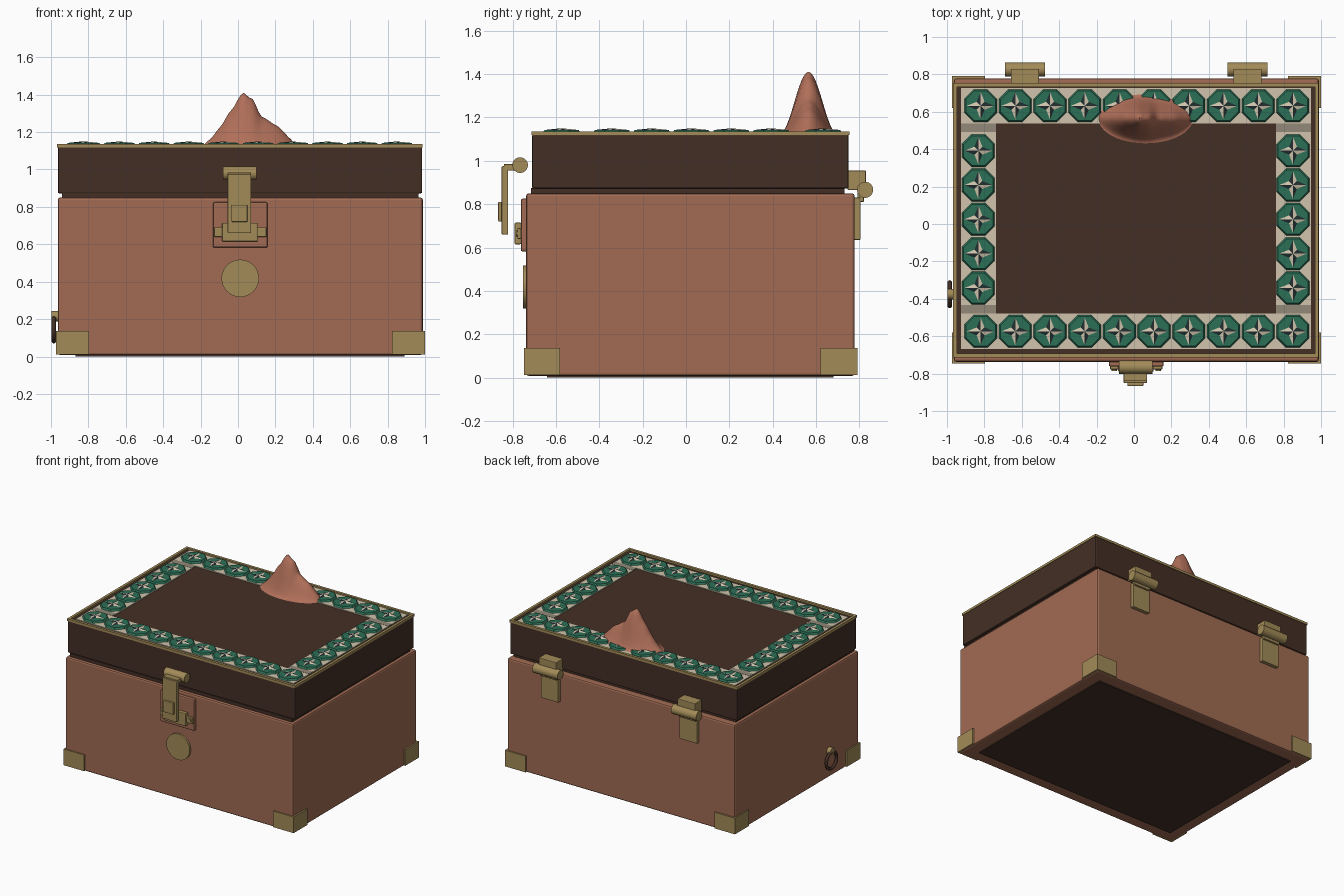
import bpy, bmesh, math
from mathutils import Matrix, Vector

if "Cube" in bpy.data.objects:
    bpy.data.objects.remove(bpy.data.objects["Cube"])


def mat(name, r, g, b):
    lin = [((c / 255 + 0.055) / 1.055) ** 2.4 for c in (r, g, b)]
    m = bpy.data.materials.new(name)
    m.diffuse_color = (*lin, 1)
    m.use_nodes = True
    m.node_tree.nodes["Principled BSDF"].inputs["Base Color"].default_value = m.diffuse_color
    return m


CLAY = mat("clay leather", 161, 107, 83)
MOUND = mat("terracotta", 176, 111, 89)
WOOD = mat("dark wood", 68, 47, 37)
BRASS = mat("brass", 162, 139, 88)
GREEN = mat("tile green", 44, 112, 87)
CREAM = mat("tile cream", 208, 196, 172)
TAUPE = mat("taupe", 146, 136, 119)
INK = mat("dark teal", 32, 44, 46)


def finish(name, bm, *mats):
    me = bpy.data.meshes.new(name)
    bmesh.ops.recalc_face_normals(bm, faces=bm.faces)
    bm.to_mesh(me)
    bm.free()
    ob = bpy.data.objects.new(name, me)
    bpy.context.collection.objects.link(ob)
    for m in mats:
        me.materials.append(m)
    return ob


def add_box(bm, x0, x1, y0, y1, z0, z1):
    m = Matrix.Translation(((x0 + x1) / 2, (y0 + y1) / 2, (z0 + z1) / 2))
    bmesh.ops.create_cube(bm, size=1, matrix=m @ Matrix.Diagonal((x1 - x0, y1 - y0, z1 - z0, 1)))


def boxes(name, m, dims, bevel=0):
    bm = bmesh.new()
    for d in dims:
        add_box(bm, *d)
    ob = finish(name, bm, m)
    if bevel:
        mod = ob.modifiers.new("soft edges", "BEVEL")
        mod.width, mod.segments = bevel, 2
    return ob


def smooth(ob, angle=40):
    bpy.ops.object.select_all(action="DESELECT")
    ob.select_set(True)
    bpy.context.view_layer.objects.active = ob
    bpy.ops.object.shade_smooth_by_angle(angle=math.radians(angle))


def rod(name, m, centre, radius, length, axis, sides=32):
    rot = Matrix.Rotation(math.pi / 2, 4, {"X": "Y", "Y": "X"}[axis])
    bm = bmesh.new()
    bmesh.ops.create_cone(bm, cap_ends=True, segments=sides, radius1=radius, radius2=radius,
                          depth=length, matrix=Matrix.Translation(centre) @ rot)
    ob = finish(name, bm, m)
    smooth(ob)
    return ob


def frame(x0, x1, y0, y1, wx, wy, z0, z1):
    return [(x0, x1, y0, y0 + wy, z0, z1), (x0, x1, y1 - wy, y1, z0, z1),
            (x0, x0 + wx, y0 + wy, y1 - wy, z0, z1), (x1 - wx, x1, y0 + wy, y1 - wy, z0, z1)]


# Chest body, base panel and lid
boxes("chest_body", CLAY, [(-0.963, 0.988, -0.737, 0.778, 0.008, 0.85)], 0.012)
boxes("base_panel", WOOD, [(-0.87, 0.89, -0.64, 0.68, 0, 0.012)])
boxes("lid_seal", WOOD, [(-0.94, 0.965, -0.715, 0.73, 0.845, 0.875)])
boxes("lid", WOOD, [(-0.963, 0.985, -0.71, 0.75, 0.872, 1.122)], 0.008)
boxes("lid_rim", BRASS, frame(-0.967, 0.987, -0.713, 0.753, 0.02, 0.02, 1.118, 1.136))
boxes("tile_bed", CREAM, frame(-0.925, 0.945, -0.668, 0.727, 0.186, 0.19, 1.118, 1.128))
boxes("tile_spacer", TAUPE, [(x, x + 0.186, y, y + 0.045, 1.12, 1.1295)
                             for x in (-0.925, 0.759) for y in (-0.478, 0.491)])

# Octagonal tiles with four-pointed stars
spots = [(-0.82 + 0.1855 * i, y) for i in range(10) for y in (0.632, -0.574)]
spots += [(x, 0.392 - 0.1835 * i) for i in range(5) for x in (-0.832, 0.85)]
tiles, stars = bmesh.new(), bmesh.new()
for x, y in spots:
    bmesh.ops.create_cone(tiles, cap_ends=True, segments=8, radius1=0.098, radius2=0.086, depth=0.018,
                          matrix=Matrix.Translation((x, y, 1.132)) @ Matrix.Rotation(math.pi / 8, 4, "Z"))
    top = stars.verts.new((x, y, 1.15))
    ring = []
    for k in range(8):
        r = 0.03 if k % 2 else 0.074
        a = k * math.pi / 4
        ring.append(stars.verts.new((x + r * math.cos(a), y + r * math.sin(a), 1.1425)))
    for k in range(8):
        f = stars.faces.new((top, ring[k], ring[(k + 1) % 8]))
        f.material_index = k % 2
finish("tile_octagons", tiles, GREEN)
finish("tile_stars", stars, INK, CREAM)

# Clay mound on the lid: ridge profile across x, bell section across y
RIDGE = [(-0.19, 0), (-0.13, 0.055), (-0.08, 0.125), (-0.03, 0.2), (0, 0.25), (0.035, 0.287), (0.08, 0.245),
         (0.12, 0.165), (0.16, 0.135), (0.2, 0.115), (0.25, 0.07), (0.315, 0)]


def ridge(x):
    for (a, h), (b, g) in zip(RIDGE, RIDGE[1:]):
        if x <= b:
            return h + (g - h) * max(0, (x - a) / (b - a))
    return 0


bm = bmesh.new()
rows = []
NX, NY = 48, 24
for i in range(NX + 1):
    u = -math.cos(math.pi * i / NX)
    x = 0.0625 + 0.2525 * u
    half = 0.133 * math.sqrt(max(0, 1 - u * u)) + 0.0005
    row = []
    for j in range(NY + 1):
        v = 2 * j / NY - 1
        h = ridge(x) * math.cos(math.pi / 2 * v) ** 2
        h *= 1 + 0.025 * math.sin(x * 90) * (1 - abs(v))
        row.append(bm.verts.new((x, 0.565 + half * v, 1.126 + h)))
    rows.append(row)
for a, b in zip(rows, rows[1:]):
    for j in range(NY):
        bm.faces.new((a[j], b[j], b[j + 1], a[j + 1]))
bm.normal_update()
smooth(finish("clay_mound", bm, MOUND), 60)

# Brass corner guards
guards = []
for x0, x1, xin in ((-0.973, -0.797, -0.955), (0.823, 1.0, 0.98)):
    for y0, y1, yin in ((-0.747, -0.58, -0.73), (0.62, 0.79, 0.77)):
        guards.append((x0, x1, min(yin, y0 if y0 < 0 else y1), max(yin, y0 if y0 < 0 else y1), 0.012, 0.137))
        guards.append((min(xin, x0 if x0 < 0 else x1), max(xin, x0 if x0 < 0 else x1), y0, y1, 0.012, 0.137))
boxes("corner_guards", BRASS, guards)

# Front latch
boxes("latch_backplate", CLAY, [(-0.134, 0.158, -0.762, -0.73, 0.582, 0.825)], 0.008)
boxes("latch_base", BRASS, [(-0.128, 0.152, -0.778, -0.76, 0.64, 0.69),
                            (-0.085, 0.105, -0.79, -0.76, 0.615, 0.715)], 0.005)
boxes("latch_hasp", BRASS, [(-0.055, 0.07, -0.85, -0.82, 0.66, 0.975),
                            (-0.055, 0.07, -0.84, -0.765, 0.955, 0.985),
                            (-0.035, 0.05, -0.866, -0.848, 0.72, 0.81)], 0.004)
rod("latch_pin", BRASS, (0.01, -0.765, 0.98), 0.036, 0.18, "X")
for x in (-0.105, 0.13):
    rod("latch_screw", BRASS, (x, -0.779, 0.665), 0.014, 0.012, "Y", 16)
rod("front_medallion", BRASS, (0.012, -0.742, 0.418), 0.1, 0.02, "Y", 48)

# Rear hinges
for c in (-0.583, 0.607):
    boxes("hinge_leaves", BRASS, [(c - 0.075, c + 0.075, 0.745, 0.83, 0.865, 0.955),
                                  (c - 0.075, c + 0.075, 0.77, 0.805, 0.635, 0.83),
                                  (c - 0.07, c + 0.07, 0.79, 0.82, 0.81, 0.87)], 0.004)
    rod("hinge_barrel", BRASS, (c, 0.826, 0.866), 0.037, 0.215, "X")

# Pull ring on the left side
bm = bmesh.new()
loops = []
for i in range(32):
    a = math.tau * i / 32
    out = Vector((0, math.cos(a), math.sin(a)))
    loops.append([bm.verts.new(Vector((-0.985, -0.375, 0.145)) + out * (0.063 + 0.012 * math.cos(t))
                               + Vector((0.012 * math.sin(t), 0, 0)))
                  for t in (math.tau * k / 10 for k in range(10))])
for i in range(32):
    a, b = loops[i], loops[(i + 1) % 32]
    for k in range(10):
        bm.faces.new((a[k], b[k], b[(k + 1) % 10], a[(k + 1) % 10]))
smooth(finish("pull_ring", bm, WOOD), 60)
rod("pull_ring_mount", BRASS, (-0.978, -0.375, 0.215), 0.028, 0.036, "X", 20)
